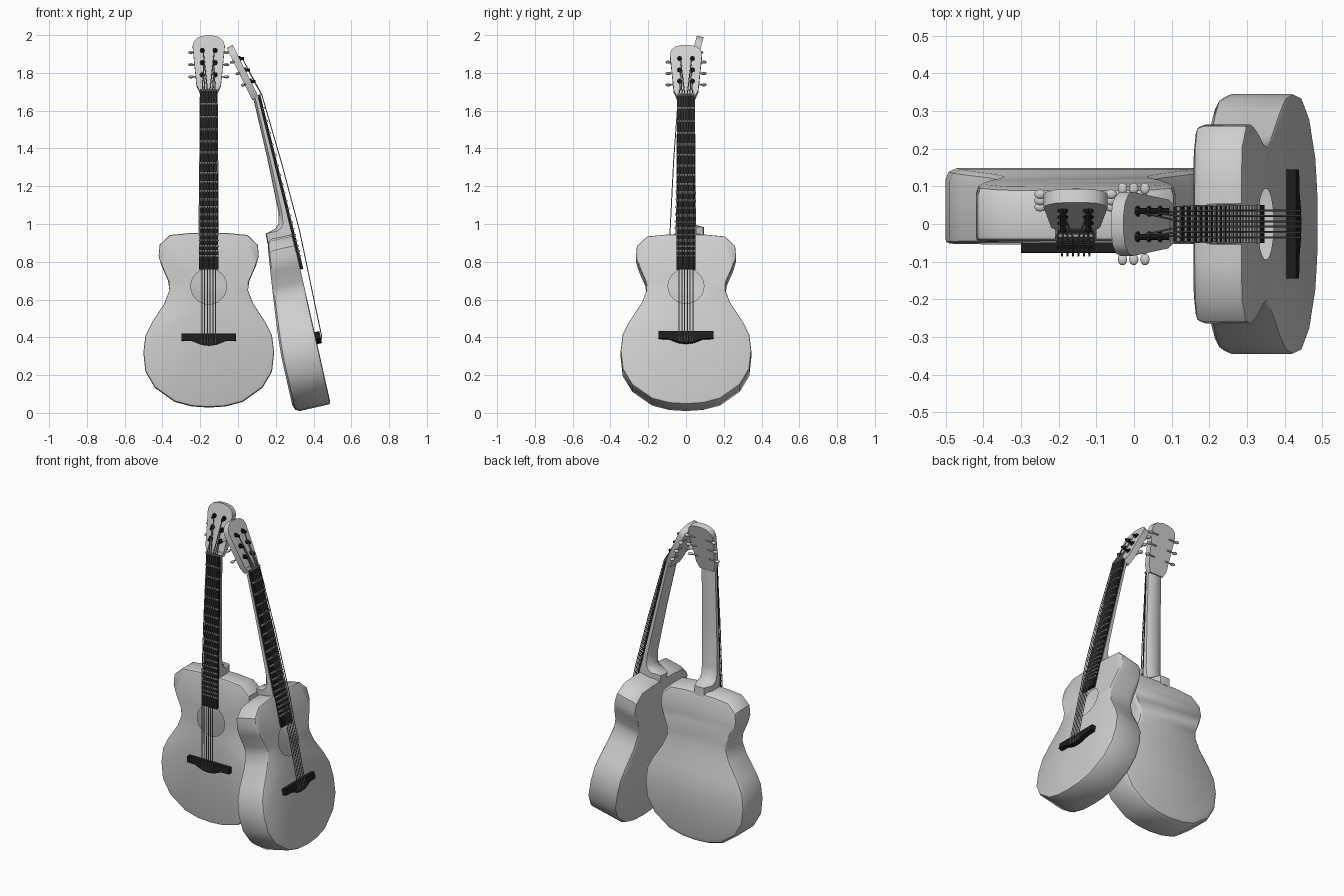
import bpy, bmesh, math
from mathutils import Matrix, Vector

if "Cube" in bpy.data.objects:
    bpy.data.objects.remove(bpy.data.objects["Cube"])


def material(name, c):
    m = bpy.data.materials.new(name)
    m.diffuse_color = (c[0], c[1], c[2], 1)
    m.use_nodes = True
    m.node_tree.nodes["Principled BSDF"].inputs["Base Color"].default_value = m.diffuse_color
    return m


PALE = material("pale_grey", (0.62, 0.62, 0.62))
BLACK = material("black", (0.012, 0.012, 0.012))
STEEL = material("steel", (0.35, 0.35, 0.35))

# Placement of the two guitars (local: face at y=0, bottom at z=0)
PLACES = {
    "upright": Matrix.Translation((-0.155, -0.055, 0.03)) @ Matrix.Rotation(math.radians(-0.7), 4, 'X'),
    "leaning": Matrix.Translation((0.491, 0, 0.047)) @ Matrix.Rotation(math.radians(-12.7), 4, 'Y')
    @ Matrix.Rotation(math.radians(90), 4, 'Z'),
}


def finish(bm, name, mat):
    bmesh.ops.recalc_face_normals(bm, faces=bm.faces)
    me = bpy.data.meshes.new(name)
    bm.to_mesh(me)
    bm.free()
    me.materials.append(mat)
    for label, mw in PLACES.items():
        ob = bpy.data.objects.new(label + "_" + name, me.copy())
        bpy.context.collection.objects.link(ob)
        ob.matrix_world = mw
        bpy.ops.object.select_all(action='DESELECT')
        ob.select_set(True)
        bpy.context.view_layer.objects.active = ob
        bpy.ops.object.shade_smooth_by_angle(angle=math.radians(38))


def loft(bm, rings, caps=True):
    vs = [[bm.verts.new(p) for p in r] for r in rings]
    n = len(rings[0])
    for a, b in zip(vs, vs[1:]):
        for i in range(n):
            j = (i + 1) % n
            bm.faces.new((a[i], a[j], b[j], b[i]))
    if caps:
        bm.faces.new(vs[0][::-1])
        bm.faces.new(vs[-1])
    return vs


def tube(bm, pts, r, n=5):
    pts = [Vector(p) for p in pts]
    rings = []
    for k, p in enumerate(pts):
        d = (pts[min(k + 1, len(pts) - 1)] - pts[max(k - 1, 0)]).normalized()
        ref = Vector((1, 0, 0)) if abs(d.x) < 0.8 else Vector((0, 0, 1))
        u = d.cross(ref).normalized()
        w = d.cross(u)
        rings.append([p + r * (u * math.cos(t) + w * math.sin(t))
                      for t in [2 * math.pi * i / n for i in range(n)]])
    loft(bm, rings)


def slope(z):            # neck leans back a little
    return 0.02 * (z - 0.73) / 0.95


def head_y(z):           # front plane of the angled headstock
    return 0.02 + 0.245 * (z - 1.69)


def depth(z):            # body gets thinner towards the neck
    t = max(0, (z - 0.3) / 0.62)
    return 0.2 - 0.057 * t ** 1.2


# Body shell with open sound hole
HALF = [(0.09, 0.006), (0.18, 0.03), (0.285, 0.105), (0.335, 0.19), (0.346, 0.29),
        (0.335, 0.38), (0.30, 0.45), (0.235, 0.55), (0.208, 0.62), (0.215, 0.67),
        (0.25, 0.75), (0.265, 0.80), (0.26, 0.86), (0.205, 0.912), (0.1, 0.922)]
OUT = [(0, 0)] + HALF + [(-x, z) for x, z in reversed(HALF)]


def body_ring(inset, yf):
    s = 1 - inset / 0.32
    return [(x * s, yf(z), 0.46 + (z - 0.46) * s) for x, z in OUT]


bm = bmesh.new()
vs = loft(bm, [body_ring(0.009, lambda z: 0.0), body_ring(0.002, lambda z: 0.004),
               body_ring(0, lambda z: 0.012), body_ring(0, lambda z: depth(z) - 0.03),
               body_ring(0.008, lambda z: depth(z) - 0.01),
               body_ring(0.028, lambda z: depth(z))], caps=False)
back = vs[-1]
n = len(back)
bm.faces.new((back[0], back[1], back[-1]))
for i in range(1, len(HALF)):
    bm.faces.new((back[i], back[i + 1], back[n - i - 1], back[n - i]))
hole = [bm.verts.new((0.095 * math.cos(t), 0, 0.64 + 0.095 * math.sin(t)))
        for t in [2 * math.pi * i / 24 for i in range(24)]]
edges = [bm.edges.new((hole[i], hole[(i + 1) % 24])) for i in range(24)]
edges += [bm.edges.get((vs[0][i], vs[0][(i + 1) % n])) for i in range(n)]
bmesh.ops.triangle_fill(bm, use_beauty=True, edges=edges)
finish(bm, "body", PALE)

# Neck with heel
bm = bmesh.new()
rings = []
for z, w, d in [(0.90, 0.055, 0.14), (0.955, 0.055, 0.138), (0.968, 0.054, 0.085),
                (0.99, 0.053, 0.06), (1.05, 0.053, 0.047), (1.35, 0.05, 0.042), (1.70, 0.047, 0.045)]:
    y = slope(z)
    rings.append([(-w, y, z), (w, y, z), (w, y + (d - y) * 0.55, z), (w * 0.6, d - 0.004, z),
                  (0, d, z), (-w * 0.6, d - 0.004, z), (-w, y + (d - y) * 0.55, z)])
loft(bm, rings)
finish(bm, "neck", PALE)

# Angled headstock
bm = bmesh.new()
side = [(0.047, 1.67), (0.065, 1.71), (0.085, 1.915), (0.078, 1.94), (0.055, 1.96), (0.02, 1.969)]
prof = side + [(-x, z) for x, z in reversed(side)]
loft(bm, [[(x, head_y(z) + o, z - 0.25 * o) for x, z in prof] for o in (0, 0.036)])
finish(bm, "headstock", PALE)

# Fingerboard
bm = bmesh.new()
loft(bm, [[(-w, slope(z) - 0.016, z), (w, slope(z) - 0.016, z), (w, slope(z), z), (-w, slope(z), z)]
          for z, w in [(0.73, 0.051), (1.68, 0.045)]])
finish(bm, "fingerboard", BLACK)

# Frets and nut
bm = bmesh.new()
for k in range(20):
    z = 1.68 - 1.32 * (1 - 2 ** (-k / 12))
    w = 0.046 + 0.006 * (1.68 - z)
    y = slope(z) - 0.017
    tube(bm, [(-w, y, z), (w, y, z)], 0.006, 6)
finish(bm, "frets", STEEL)

# Bridge
bm = bmesh.new()
shape = [(0.145, 0.39), (0.145, 0.352), (0.09, 0.35), (0.04, 0.33), (0, 0.325)]
shape += [(-x, z) for x, z in reversed(shape[:-1])]
loft(bm, [[(x, y, z) for x, z in shape] for y in (0.002, -0.026)])
finish(bm, "bridge", BLACK)

# Strings, tuner posts and tuner buttons
ROWS = [1.76, 1.825, 1.89]
bm = bmesh.new()
for i in range(6):
    s = -1 if i < 3 else 1
    x = (i - 2.5) * 0.0145
    row = ROWS[i if i < 3 else 5 - i]
    tube(bm, [(x, -0.022, 0.335), (x, -0.032, 0.36), (x, -0.041, 0.93), (x * 0.98, -0.027, 1.3),
              (x * 0.95, -0.004, 1.68), (s * 0.03, head_y(row) - 0.014, row)], 0.0028)
finish(bm, "strings", STEEL)

posts, buttons = bmesh.new(), bmesh.new()
for row in ROWS:
    y = head_y(row)
    for s in (-1, 1):
        x = s * 0.034
        tube(posts, [(x, y + 0.005, row), (x, y - 0.006, row - 0.001)], 0.014, 8)
        tube(posts, [(x, y, row), (x, y - 0.024, row - 0.006)], 0.008, 8)
        tube(buttons, [(s * 0.04, y + 0.042, row - 0.01), (s * 0.085, y + 0.042, row - 0.01)], 0.004, 6)
        m = Matrix.Translation((s * 0.094, y + 0.042, row - 0.01)) @ Matrix.Diagonal((0.016, 0.013, 0.008, 1))
        bmesh.ops.create_uvsphere(buttons, u_segments=10, v_segments=6, radius=1, matrix=m)
finish(posts, "tuner_posts", BLACK)
finish(buttons, "tuner_buttons", PALE)
